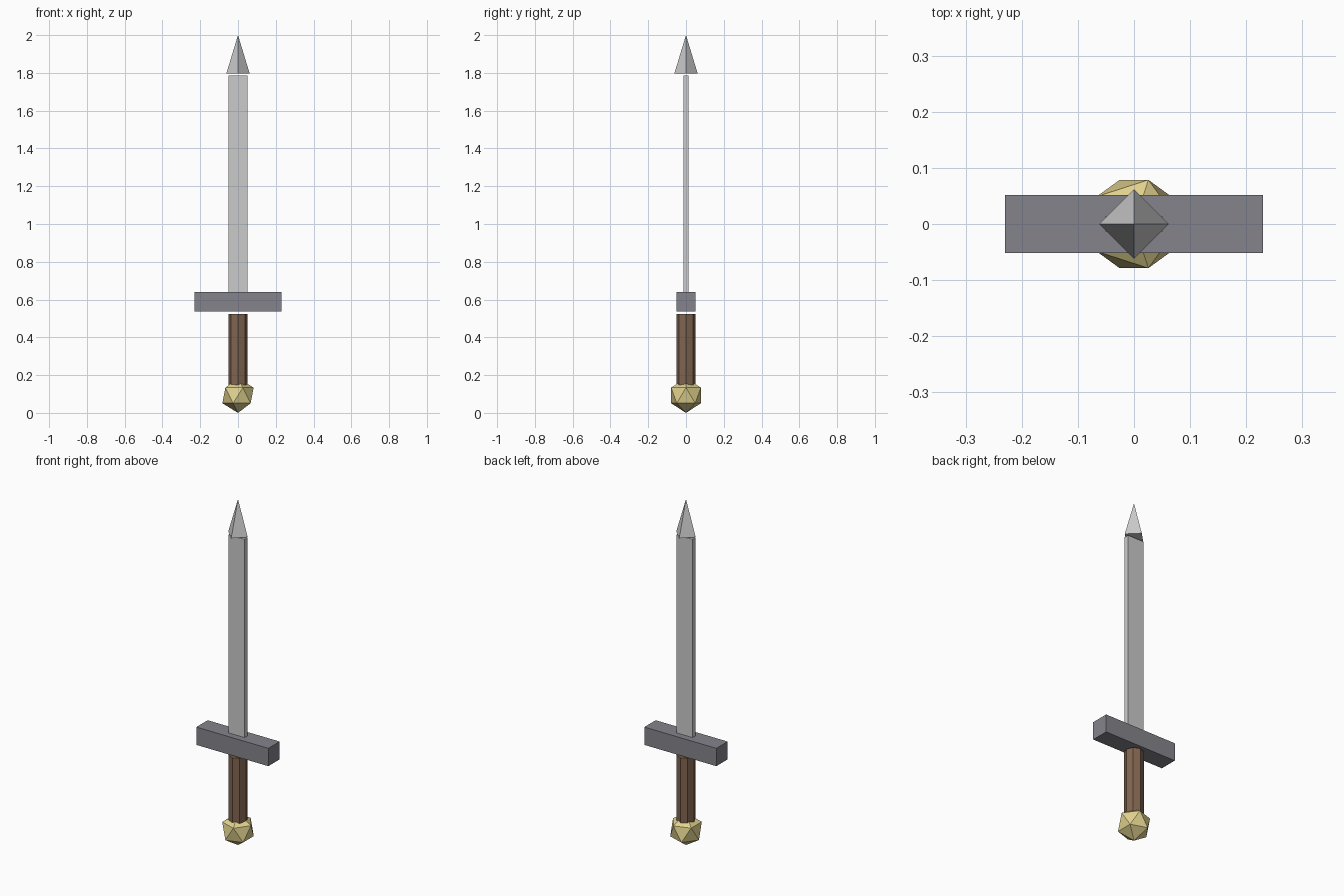
import bpy

if "Cube" in bpy.data.objects:
    bpy.data.objects.remove(bpy.data.objects["Cube"])


def material(name, rgb):
    mat = bpy.data.materials.new(name)
    mat.diffuse_color = (*rgb, 1.0)
    mat.use_nodes = True
    mat.node_tree.nodes["Principled BSDF"].inputs["Base Color"].default_value = mat.diffuse_color
    return mat


steel = material("steel", (0.60, 0.60, 0.63))
iron = material("iron", (0.23, 0.23, 0.26))
wood = material("wood", (0.22, 0.13, 0.08))
brass = material("brass", (0.75, 0.64, 0.27))


def finish(name, mat):
    obj = bpy.context.object
    obj.name = name
    obj.data.materials.append(mat)
    return obj


def box(name, width, depth, z0, z1, mat):
    bpy.ops.mesh.primitive_cube_add(size=1, location=(0, 0, (z0 + z1) / 2))
    bpy.context.object.scale = (width, depth, z1 - z0)
    bpy.ops.object.transform_apply(location=False, rotation=False, scale=True)
    return finish(name, mat)


def cone(name, sides, r0, r1, z0, z1, mat):
    bpy.ops.mesh.primitive_cone_add(vertices=sides, radius1=r0, radius2=r1,
                                    depth=z1 - z0, location=(0, 0, (z0 + z1) / 2))
    return finish(name, mat)


# Pommel: faceted ball
bpy.ops.mesh.primitive_ico_sphere_add(subdivisions=1, radius=0.0925,
                                      location=(0, 0, 0.0925))
finish("pommel", brass)

# Grip: eight-sided handle
cone("grip", 8, 0.051, 0.051, 0.12, 0.524, wood)

# Crossguard and flat blade
box("crossguard", 0.46, 0.103, 0.537, 0.64, iron)
box("blade", 0.103, 0.028, 0.62, 1.786, steel)

# Tip: four-sided spike with edges facing front and sides
cone("blade_tip", 4, 0.062, 0.0, 1.796, 2.0, steel)
